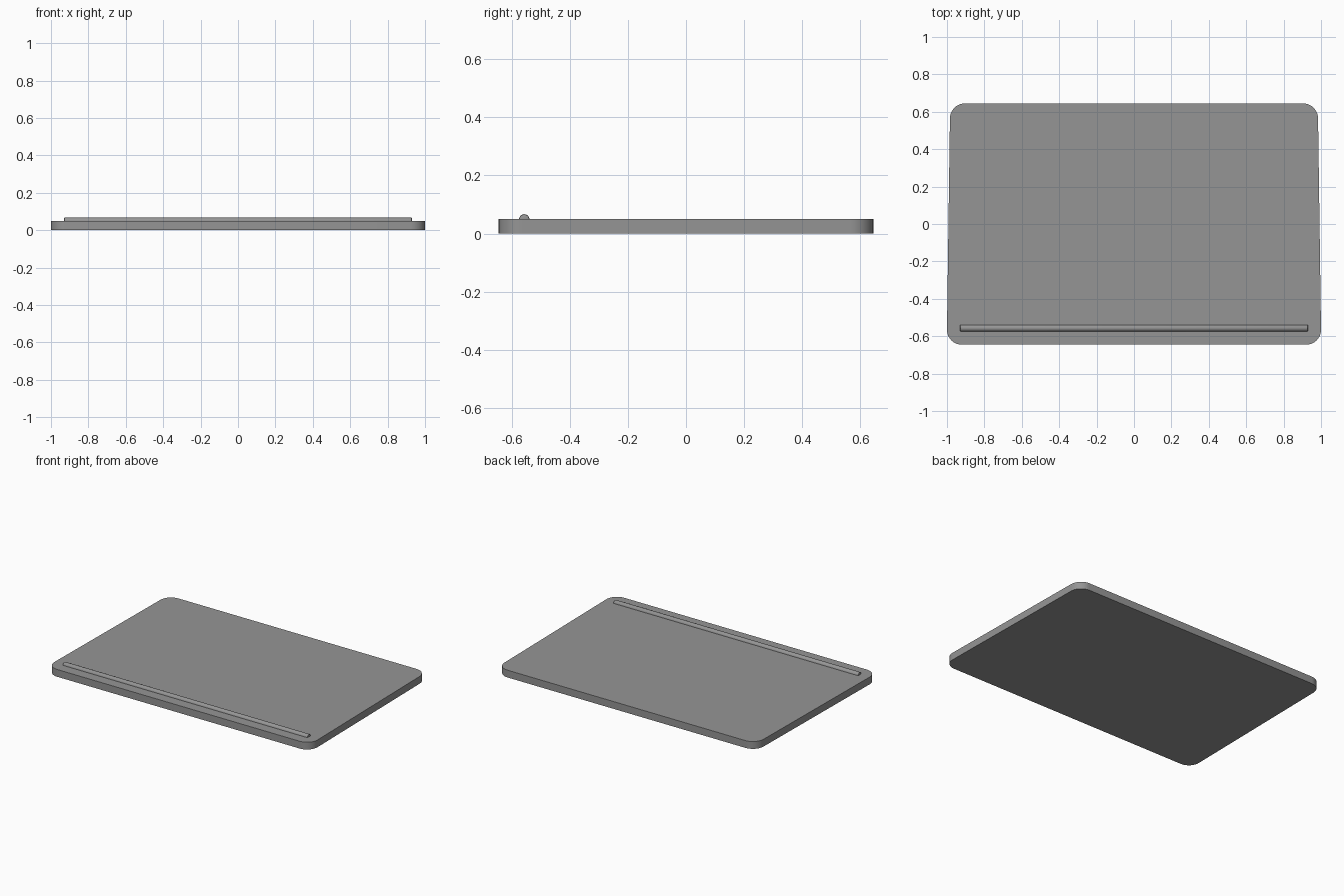
import bpy, bmesh, math
from mathutils import Matrix

if "Cube" in bpy.data.objects:
    bpy.data.objects.remove(bpy.data.objects["Cube"])

grey = bpy.data.materials.new("mid_grey")
grey.diffuse_color = (0.3, 0.3, 0.3, 1)
grey.use_nodes = True
grey.node_tree.nodes["Principled BSDF"].inputs["Base Color"].default_value = grey.diffuse_color


def finish(name, bm):
    bmesh.ops.recalc_face_normals(bm, faces=bm.faces[:])
    me = bpy.data.meshes.new(name)
    bm.to_mesh(me)
    bm.free()
    me.materials.append(grey)
    ob = bpy.data.objects.new(name, me)
    bpy.context.collection.objects.link(ob)
    bpy.ops.object.select_all(action='DESELECT')
    ob.select_set(True)
    bpy.context.view_layer.objects.active = ob
    bpy.ops.object.shade_smooth_by_angle(angle=math.radians(35))
    return ob


# Board: slightly tapered slab with rounded upright corners
HALF_DEPTH, THICK = 0.645, 0.05
bm = bmesh.new()
outline = [(-1.001, -HALF_DEPTH), (1.001, -HALF_DEPTH), (0.983, HALF_DEPTH), (-0.983, HALF_DEPTH)]
base = bm.faces.new([bm.verts.new((x, y, 0)) for x, y in outline])
walls = bmesh.ops.extrude_face_region(bm, geom=[base])["geom"]
for v in walls:
    if isinstance(v, bmesh.types.BMVert):
        v.co.z = THICK
upright = [e for e in bm.edges if abs(e.verts[0].co.z - e.verts[1].co.z) > 0.01]
bmesh.ops.bevel(bm, geom=upright, offset=0.08, segments=10, profile=0.5, affect='EDGES')
finish("board", bm)

# Stop rail: thin half-sunk rod along the front edge
bm = bmesh.new()
bmesh.ops.create_cone(bm, cap_ends=True, segments=24, radius1=0.0178, radius2=0.0178, depth=1.86,
                      matrix=Matrix.Translation((0, -0.557, 0.049)) @ Matrix.Rotation(math.pi / 2, 4, 'Y'))
rims = [e for e in bm.edges if any(len(f.verts) > 4 for f in e.link_faces)]
bmesh.ops.bevel(bm, geom=rims, offset=0.004, segments=2, profile=0.5, affect='EDGES')
finish("stop_rail", bm)
